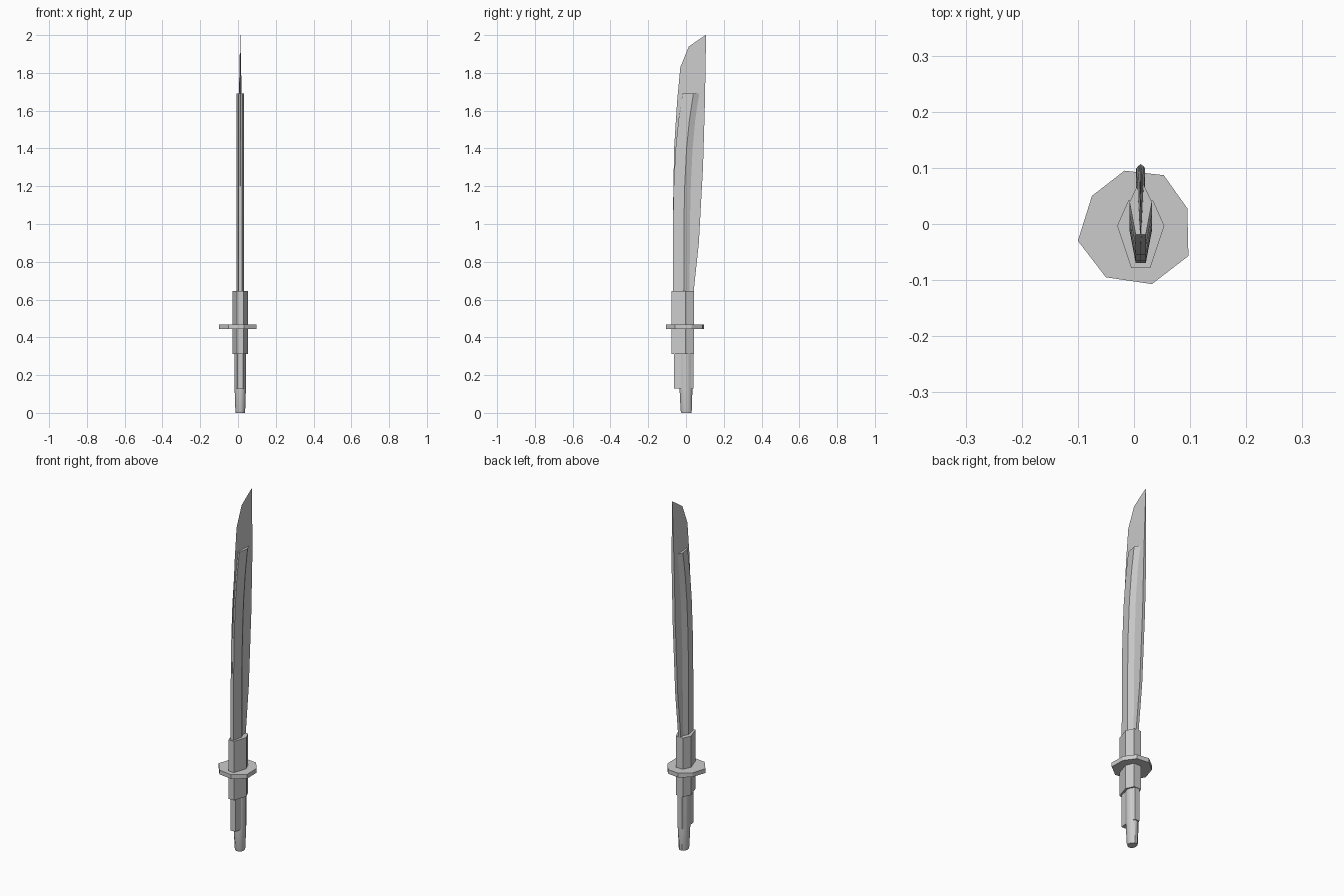
import bpy
import bmesh
from math import cos, sin, pi, radians

if "Cube" in bpy.data.objects:
    bpy.data.objects.remove(bpy.data.objects["Cube"], do_unlink=True)

steel = bpy.data.materials.new("steel_grey")
steel.use_nodes = True
GREY = (0.6, 0.6, 0.6, 1)
steel.diffuse_color = GREY
steel.node_tree.nodes["Principled BSDF"].inputs["Base Color"].default_value = GREY

CX = 0.012  # centre line of the sword


def loft(name, rings, smooth=None):
    """Skin a list of equal-length rings of points and cap both ends."""
    bm = bmesh.new()
    loops = [[bm.verts.new(p) for p in ring] for ring in rings]
    n = len(loops[0])
    for low, high in zip(loops, loops[1:]):
        for i in range(n):
            j = (i + 1) % n
            bm.faces.new((low[i], low[j], high[j], high[i]))
    bm.faces.new(loops[0][::-1])
    bm.faces.new(loops[-1])
    bmesh.ops.remove_doubles(bm, verts=bm.verts, dist=1e-5)
    bmesh.ops.recalc_face_normals(bm, faces=bm.faces)
    mesh = bpy.data.meshes.new(name)
    bm.to_mesh(mesh)
    bm.free()
    mesh.materials.append(steel)
    obj = bpy.data.objects.new(name, mesh)
    bpy.context.collection.objects.link(obj)
    if smooth:
        bpy.ops.object.select_all(action="DESELECT")
        obj.select_set(True)
        bpy.context.view_layer.objects.active = obj
        bpy.ops.object.shade_smooth_by_angle(angle=radians(smooth))
    return obj


def mirrored(half, z, shift=0):
    """Closed ring from (half width, y) pairs mirrored over the centre line."""
    return ([(CX + w, y + shift, z) for w, y in half]
            + [(CX - w, y + shift, z) for w, y in reversed(half)])


# Blade: sharp convex front edge, thick straight back
stations = [  # z front, y front, z back, y back, half thickness of back
    (0.60, -0.068, 0.60, 0.036, 0.008),
    (1.00, -0.070, 0.90, 0.068, 0.008),
    (1.40, -0.063, 1.30, 0.090, 0.008),
    (1.65, -0.047, 1.60, 0.099, 0.008),
    (1.83, -0.030, 1.80, 0.103, 0.005),
    (1.94, 0.015, 1.93, 0.105, 0.002),
    (1.998, 0.100, 2.00, 0.107, 0.0004),
]
loft("blade", [[(CX, yf, zf), (CX + t, yb, zb), (CX - t, yb, zb)]
               for zf, yf, zb, yb, t in stations])

# Curved reinforcement around the blade
core = [(0.009, 0), (0.020, 0.058), (0.004, 0.092)]
path = [(0.62, -0.070), (1.0, -0.069), (1.2, -0.065),
        (1.4, -0.055), (1.55, -0.040), (1.69, -0.019)]
loft("blade_sleeve", [mirrored(core, z, y) for z, y in path], 20)

# Collar through the guard
collar = [(0.017, -0.078), (0.042, -0.003), (0.022, 0.042)]
loft("collar", [mirrored(collar, z) for z in (0.312, 0.645)], 30)

# Irregular eight-sided guard
guard = [(-0.1, -0.03), (-0.05, -0.095), (0.032, -0.107), (0.097, -0.057),
         (0.095, 0.028), (0.053, 0.087), (-0.017, 0.095), (-0.075, 0.05)]
loft("guard", [[(x, y, z) for x, y in guard] for z in (0.445, 0.469)])


# Tapered grip
def oval(z, rx, ry, y, n=10):
    return [(CX + rx * cos(2 * pi * i / n), y + ry * sin(2 * pi * i / n), z)
            for i in range(n)]


loft("grip", [oval(0.0, 0.024, 0.028, 0.002), oval(0.012, 0.026, 0.031, 0.001),
              oval(0.13, 0.030, 0.036, 0.0), oval(0.33, 0.031, 0.034, 0.0)], 40)

# Raised strips along the front and back of the grip
strips = {
    "front_grip_strip": [(0.015, -0.063), (0.022, -0.022)],
    "back_grip_strip": [(0.022, 0.02), (0.014, 0.039)],
}
for name, half in strips.items():
    loft(name, [mirrored(half, z) for z in (0.128, 0.33)])
